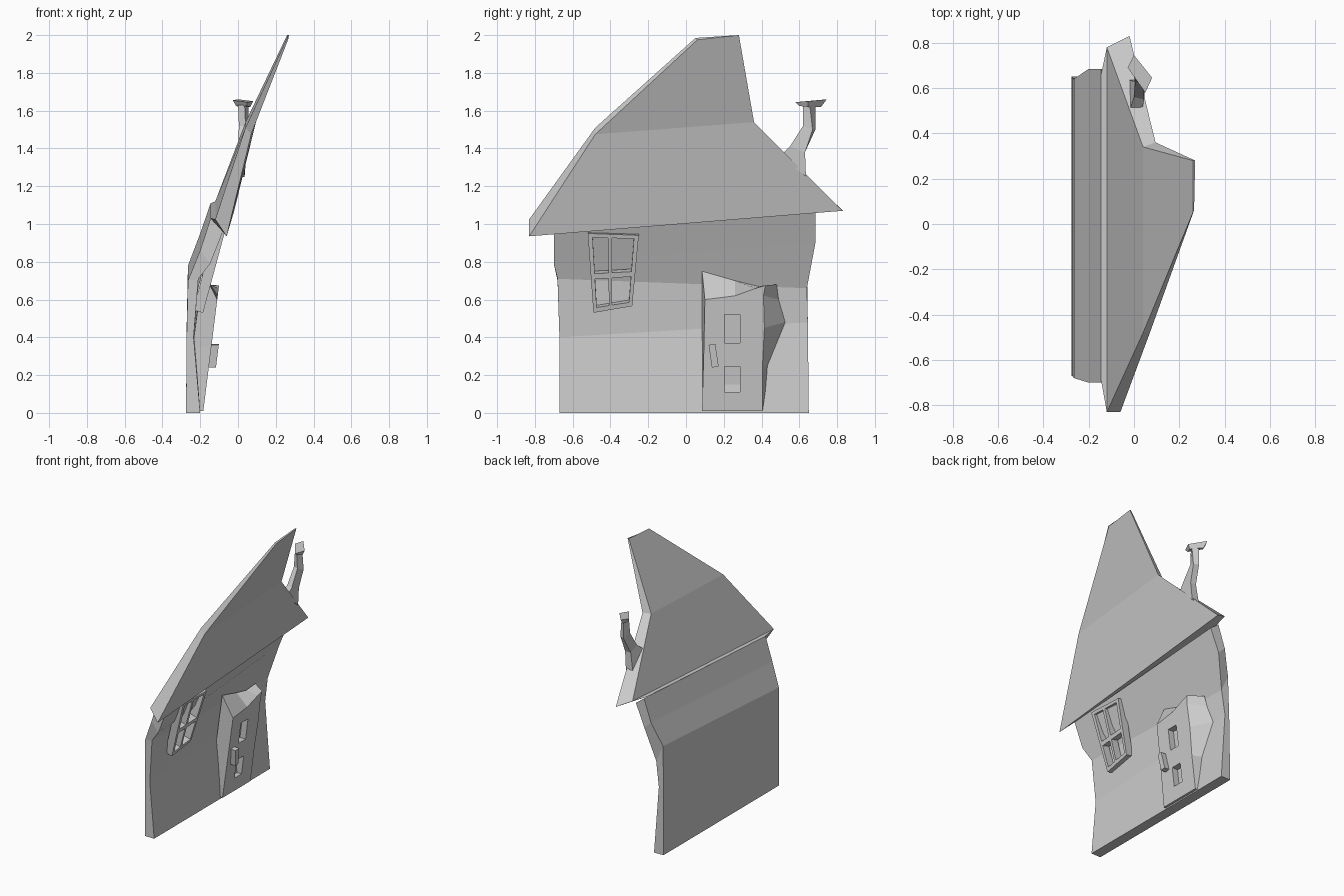
import bpy, bmesh


def make_object(name, verts, faces):
    mesh = bpy.data.meshes.new(name)
    bm = bmesh.new()
    vs = [bm.verts.new(v) for v in verts]
    for f in faces:
        bm.faces.new([vs[i] for i in f])
    bmesh.ops.recalc_face_normals(bm, faces=bm.faces)
    bm.to_mesh(mesh)
    bm.free()
    obj = bpy.data.objects.new(name, mesh)
    bpy.context.collection.objects.link(obj)
    return obj


def loft(name, rings):
    """Join rings of equal point count and close both ends."""
    n = len(rings[0])
    faces = [list(range(n)), [(len(rings) - 1) * n + i for i in range(n)]]
    for r in range(len(rings) - 1):
        for i in range(n):
            a, b = r * n + i, r * n + (i + 1) % n
            faces.append([a, b, b + n, a + n])
    return make_object(name, [p for ring in rings for p in ring], faces)


# Leaning wall slab: y left, y right, front (x, z left, z right), back (same)
wall_rows = [
    (-0.67, 0.65, (-0.20, 0.0, 0.0), (-0.275, 0.0, 0.0)),
    (-0.67, 0.645, (-0.235, 0.40, 0.48), (-0.272, 0.40, 0.45)),
    (-0.68, 0.64, (-0.21, 0.71, 0.66), (-0.265, 0.70, 0.78)),
    (-0.70, 0.685, (-0.147, 0.79, 0.90), (-0.20, 0.86, 0.95)),
    (-0.70, 0.685, (-0.08, 0.96, 1.06), (-0.145, 1.03, 1.11)),
]
loft("wall", [[(fx, y0, fl), (fx, y1, fr), (bx, y1, br), (bx, y0, bl)]
              for y0, y1, (fx, fl, fr), (bx, bl, br) in wall_rows])

# Crooked roof slab with flared eave
loft("roof", [
    [(-0.08, -0.69, 0.96), (-0.05, 0.67, 1.06), (-0.145, 0.66, 1.11), (-0.145, -0.69, 1.03)],
    [(-0.06, -0.83, 0.935), (-0.02, 0.83, 1.07), (-0.12, 0.78, 1.12), (-0.12, -0.83, 1.025)],
    [(0.07, -0.48, 1.475), (0.095, 0.36, 1.54), (0.04, 0.34, 1.54), (0.04, -0.48, 1.51)],
    [(0.265, 0.06, 1.975), (0.27, 0.28, 2.0), (0.26, 0.28, 2.0), (0.26, 0.05, 1.985)],
])

# Door block: warped front outline joined to a wider outline on the wall
front = [(.085, .01), (.405, .01), (.405, .25), (.415, .45), (.41, .62),
         (.42, .675), (.37, .66), (.26, .62), (.10, .60), (.095, .35)]
back = [(.085, .01), (.405, .01), (.44, .25), (.525, .48), (.49, .60),
        (.48, .68), (.38, .67), (.26, .70), (.085, .75), (.085, .35)]
door = loft("door", [
    [(-0.185 + 0.125 * z, y, z) for y, z in front],
    [(-0.24 + max(0, z - 0.45) * 0.18, y, z) for y, z in back],
])

# Two recessed door panes
for i, (z0, z1) in enumerate([(0.11, 0.245), (0.37, 0.52)]):
    def pane(dx):
        return [(-0.185 + 0.125 * z + dx, y, z)
                for y, z in [(.205, z0), (.285, z0), (.285, z1), (.205, z1)]]
    cutter = loft("pane_cutter_%d" % i, [pane(-0.045), pane(0.06)])
    cutter.hide_render = True
    cutter.hide_set(True)
    cut = door.modifiers.new("pane", "BOOLEAN")
    cut.operation = "DIFFERENCE"
    cut.solver = "EXACT"
    cut.object = cutter

# Tilted door handle
handle = [(.12, .36), (.155, .365), (.173, .245), (.137, .24)]
loft("door_handle", [[(-0.185 + 0.125 * z + dx, y, z) for y, z in handle]
                     for dx in (-0.02, 0.038)])

# Warped four-pane window frame as a pierced grid with thickness
corners = [(-0.49, 0.53), (-0.285, 0.565), (-0.25, 0.94), (-0.52, 0.95)]
us = [0, 0.09, 0.40, 0.48, 0.91, 1]
vs = [0, 0.06, 0.42, 0.49, 0.95, 1]


def window_point(u, v):
    a, b, c, d = corners
    y, z = [(a[k] * (1 - u) + b[k] * u) * (1 - v) + (d[k] * (1 - u) + c[k] * u) * v
            for k in (0, 1)]
    return (-0.185 + (z - 0.53) * 0.27, y, z)


verts = [window_point(u, v) for v in vs for u in us]
faces = [[j * 6 + i, j * 6 + i + 1, j * 6 + i + 7, j * 6 + i + 6]
         for j in range(5) for i in range(5) if not (i in (1, 3) and j in (1, 3))]
outer = make_object("window_frame", verts, faces)
for p in outer.data.polygons:
    if p.normal.x < 0:
        p.flip()
solid = outer.modifiers.new("thickness", "SOLIDIFY")
solid.thickness = 0.055
solid.offset = -1

# Bent chimney pipe and its skewed cap
loft("chimney_pipe", [
    [(-0.02, .50, 1.36), (0.035, .50, 1.36), (0.035, .635, 1.25), (-0.02, .635, 1.25)],
    [(0.0, .56, 1.41), (0.045, .55, 1.41), (0.045, .63, 1.38), (0.0, .63, 1.38)],
    [(0.005, .63, 1.52), (0.04, .62, 1.52), (0.055, .67, 1.50), (0.02, .685, 1.50)],
    [(0.0, .65, 1.63), (0.035, .62, 1.63), (0.055, .655, 1.63), (0.02, .685, 1.63)],
])
loft("chimney_cap", [
    [(-0.01, .69, 1.625), (0.045, .60, 1.625), (0.065, .645, 1.62), (0.005, .715, 1.62)],
    [(-0.028, .69, 1.655), (0.05, .58, 1.645), (0.08, .645, 1.65), (0.0, .745, 1.66)],
])
